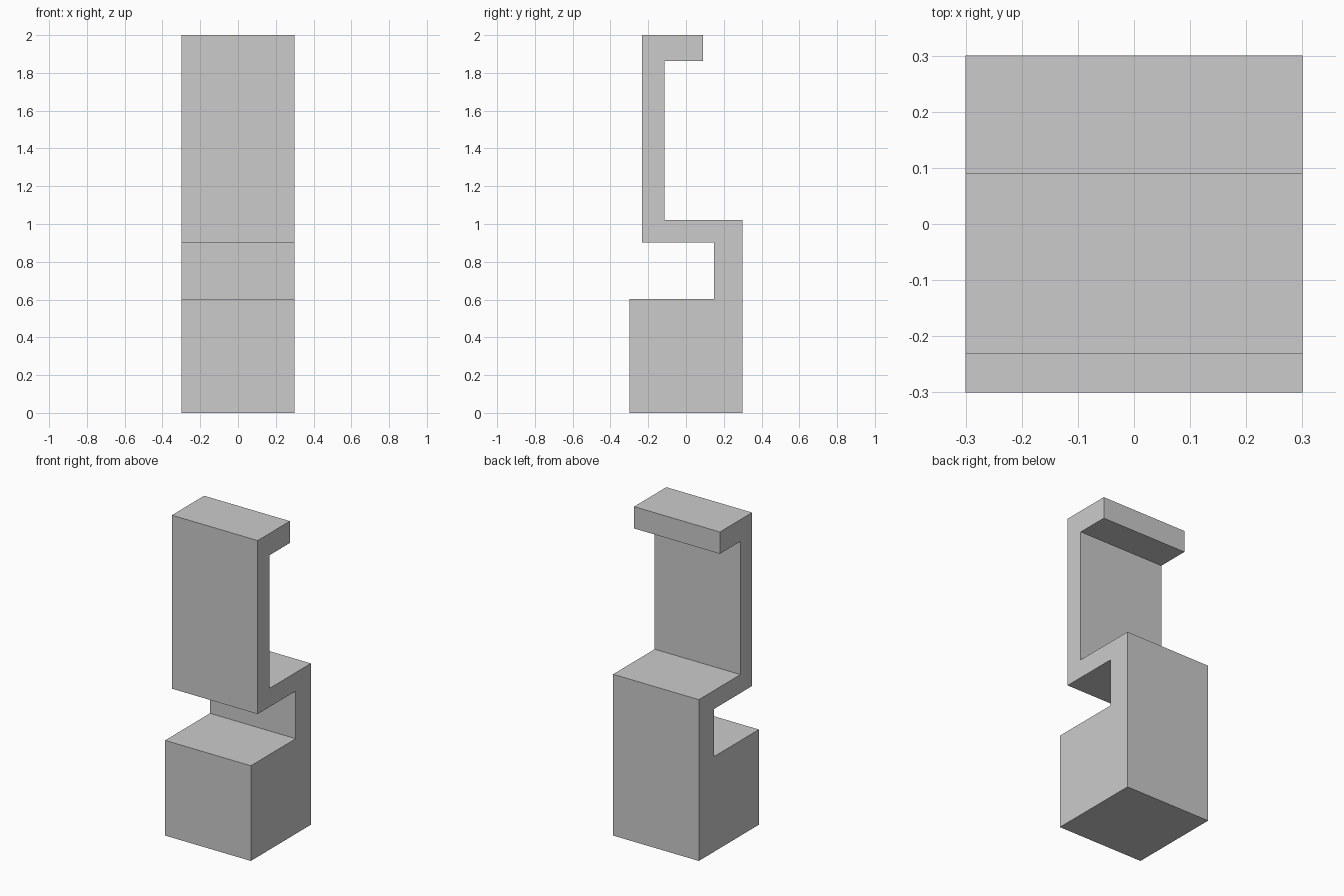
import bpy, bmesh

if "Cube" in bpy.data.objects:
    bpy.data.objects.remove(bpy.data.objects["Cube"])

# Side profile (y, z) of the stepped block, extruded along x
HALF_WIDTH = 0.3
PROFILE = [
    (-0.3, 0), (0.3, 0), (0.3, 1.02), (-0.115, 1.02),      # base, back wall, shelf
    (-0.115, 1.862), (0.09, 1.862), (0.09, 2), (-0.232, 2),  # upright panel, top lip
    (-0.232, 0.903), (0.148, 0.903), (0.148, 0.602), (-0.3, 0.602),  # front notch
]


def extrude_profile(name, points, half_width):
    bm = bmesh.new()
    face = bm.faces.new([bm.verts.new((-half_width, y, z)) for y, z in points])
    result = bmesh.ops.extrude_face_region(bm, geom=[face])
    moved = [v for v in result["geom"] if isinstance(v, bmesh.types.BMVert)]
    bmesh.ops.translate(bm, verts=moved, vec=(2 * half_width, 0, 0))
    bmesh.ops.recalc_face_normals(bm, faces=bm.faces[:])
    mesh = bpy.data.meshes.new(name)
    bm.to_mesh(mesh)
    bm.free()
    obj = bpy.data.objects.new(name, mesh)
    bpy.context.collection.objects.link(obj)
    return obj


extrude_profile("stepped_stand", PROFILE, HALF_WIDTH)
